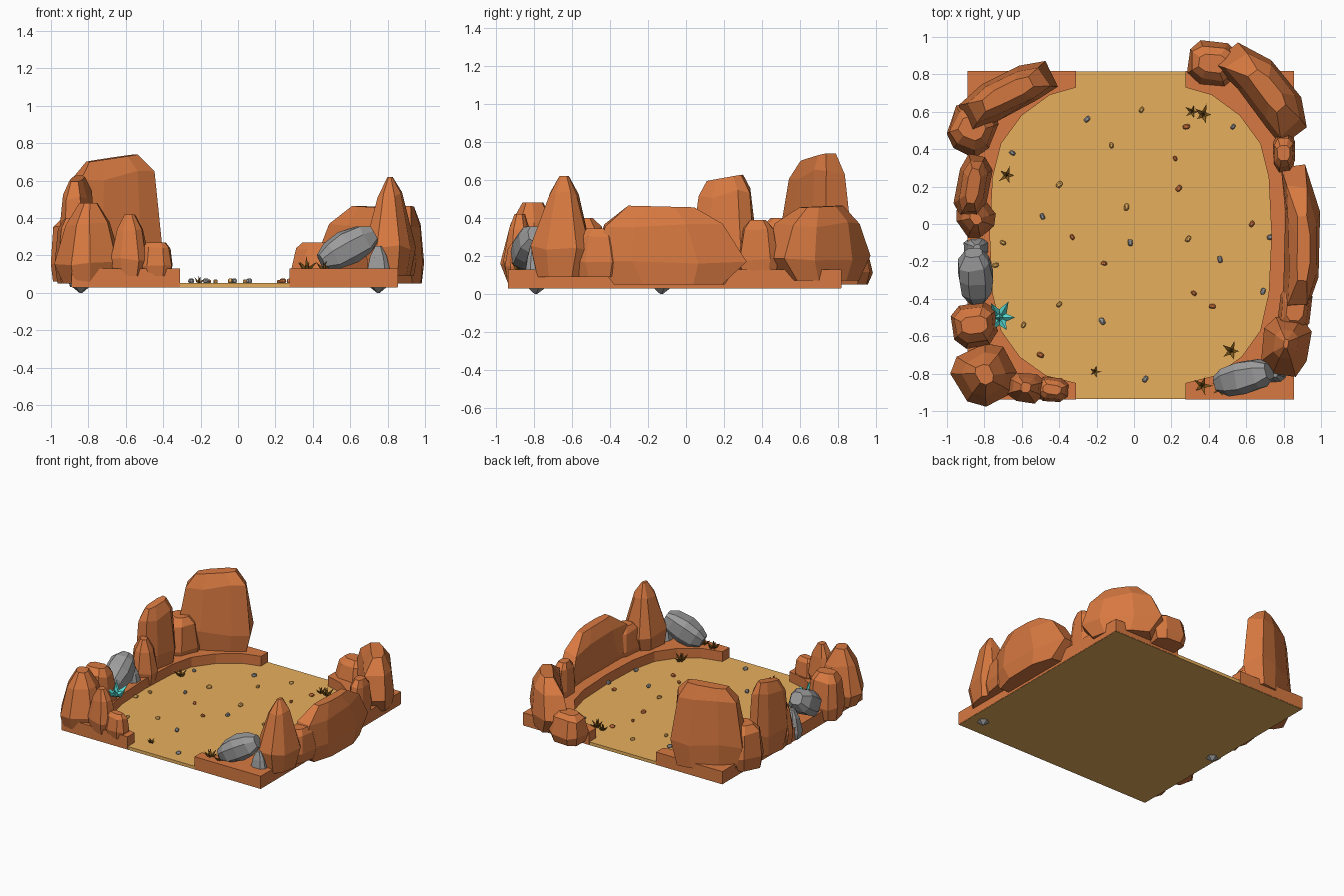
import bpy, bmesh, math, random
from mathutils import Vector, Euler

if "Cube" in bpy.data.objects:
    bpy.data.objects.remove(bpy.data.objects["Cube"])
random.seed(11)

def mat(name, *c):
    m = bpy.data.materials.new(name)
    m.diffuse_color = (*c, 1)
    m.use_nodes = True
    m.node_tree.nodes["Principled BSDF"].inputs["Base Color"].default_value = m.diffuse_color
    return m

ORANGE = mat("red_rock", .68, .19, .052)
SAND = mat("sand", .80, .43, .11)
GREY = mat("grey_stone", .33, .33, .33)
BROWN = mat("dry_grass", .22, .10, .012)
CYAN = mat("crystal", .10, .74, .68)

def finish(name, bm, m, loc=(0, 0, 0), rot=(0, 0, 0)):
    bmesh.ops.recalc_face_normals(bm, faces=bm.faces)
    me = bpy.data.meshes.new(name)
    bm.to_mesh(me)
    bm.free()
    ob = bpy.data.objects.new(name, me)
    me.materials.append(m)
    ob.location, ob.rotation_euler = loc, rot
    bpy.context.collection.objects.link(ob)
    return ob

def slab(name, pts, z0, z1, m):
    bm = bmesh.new()
    f = bm.faces.new([bm.verts.new((x, y, z0)) for x, y in pts])
    ext = bmesh.ops.extrude_face_region(bm, geom=[f], use_keep_orig=True)
    for v in ext["geom"]:
        if isinstance(v, bmesh.types.BMVert):
            v.co.z = z1
    finish(name, bm, m)

# Faceted rock: a few stacked rings (height, length scale, thickness scale), optionally bent
BLOCK = [(0, .84, .82), (.3, 1, 1), (.84, .84, .76), (1, .56, .4)]
PEAK = [(0, .80, .80), (.26, 1, 1), (.74, .68, .68), (1, .26, .34)]
SPIKE = [(0, .84, .80), (.28, 1, 1), (.82, .5, .5), (1, .1, .16)]
LONG = [(0, .72, .80), (.3, 1, 1), (.76, .8, .8), (1, .42, .36)]
BARREL = [(0, .5, .5), (.2, .88, .88), (.5, 1, 1), (.8, .88, .88), (1, .5, .5)]

def rock(name, x, y, lx, ly, z0, z1, deg=0, bend=0, prof=BLOCK, lean=(0, 0), slope=0, m=ORANGE, rot=None):
    bm = bmesh.new()
    h = z1 - z0
    base = [(1, .6), (.5, 1), (-.6, .95), (-1, .5), (-.95, -.6), (-.4, -1), (.6, -.95), (1, -.4)]
    if bend:  # more even sides so that long rocks can curve
        base = [(1, .7), (.5, 1), (-.4, 1), (-1, .7), (-1, -.7), (-.4, -1), (.5, -1), (1, -.7)]
    n = len(base)
    rings = []
    for t, sx, sy in prof:
        ring = []
        for a, b in base:
            j = random.uniform(.93, 1.04)
            u, v = a * sx * j, b * sy * j
            px = u * lx / 2 + lean[0] * t
            py = v * ly / 2 + bend * (1 - u * u) + lean[1] * t
            dz = random.uniform(-.035, .035) * h if 0 < t < 1 else 0
            pz = t * h + dz + slope * u * t * t - (h / 2 if rot else 0)
            ring.append(bm.verts.new((px, py, pz)))
        rings.append(ring)
    for r, s in zip(rings, rings[1:]):
        for i in range(n):
            bm.faces.new((r[i], r[(i + 1) % n], s[(i + 1) % n], s[i]))
    bm.faces.new(rings[0])
    bm.faces.new(rings[-1])
    finish(name, bm, m, (x, y, (z0 + z1) / 2 if rot else z0),
           [math.radians(d) for d in (rot or (0, 0, deg))])

# Sand floor and the two raised ledges wrapping its side edges
slab("sand_floor", [(-.888, -.935), (.853, -.935), (.853, .815), (-.888, .815)], .028, .053, SAND)
inner = [(-.31, .817), (-.31, .73), (-.45, .69), (-.6, .58), (-.71, .43), (-.755, .25), (-.77, -.06),
         (-.755, -.37), (-.71, -.57), (-.61, -.71), (-.47, -.81), (-.31, -.85), (-.31, -.937)]
left = inner + [(-.89, -.937), (-.89, .817)]
slab("ledge_left", left, .031, .13, ORANGE)
slab("ledge_right", [(-.035 - x, y) for x, y in left], .031, .13, ORANGE)

# Left wall, back to front
rock("tall_rock_back_left", -.67, .685, .52, .22, .09, .72, 27, .02, slope=.035)
rock("low_rock_back_left", -.865, .51, .25, .29, .06, .40, -25)
rock("wall_rock_left", -.86, .20, .34, .18, .06, .61, 80, slope=.03)
rock("small_rock_left", -.845, .03, .20, .20, .06, .40, 35, prof=PEAK)
rock("wall_rock_front_left", -.855, -.54, .25, .24, .05, .40, 5)
rock("corner_rock_front_left", -.80, -.805, .32, .32, .05, .48, 25, prof=PEAK)
rock("front_rock_left", -.58, -.875, .20, .16, .09, .42, -8, prof=PEAK)
rock("front_rock_left_low", -.44, -.885, .18, .13, .09, .27, -8)

# Right wall, back to front
rock("low_rock_back_right", .42, .86, .27, .24, .05, .27, -8)
rock("corner_rock_back_right", .675, .685, .58, .25, .07, .46, -51, .055, prof=LONG, slope=-.01)
rock("small_rock_right", .80, .38, .12, .21, .09, .39, 0)
rock("wall_rock_right", .85, -.08, .80, .19, .05, .46, -90, .06, prof=LONG, slope=.01, lean=(.05, 0))
rock("low_rock_right", .86, -.46, .17, .29, .09, .345, -8)
rock("spike_rock_right", .81, -.66, .25, .32, .09, .62, -8, prof=SPIKE, lean=(0, .02))

# Grey boulders with small supporting stones
rock("boulder_front_right", .585, -.82, .18, .18, .08, .40, prof=BARREL, m=GREY, rot=(0, 62, 14))
rock("stone_front_right", .75, -.80, .14, .11, .03, .25, prof=PEAK, m=GREY)
rock("boulder_left", -.85, -.28, .19, .19, .10, .40, prof=BARREL, m=GREY, rot=(-58, 0, 4))
rock("stone_left", -.84, -.13, .14, .12, .03, .25, prof=PEAK, m=GREY)
for name, x, y in (("foot_right", .75, -.79), ("foot_left", -.84, -.13)):
    bm = bmesh.new()
    bmesh.ops.create_cone(bm, segments=5, radius1=.008, radius2=.06, depth=.04)
    finish("stone_" + name, bm, GREY, (x, y, .02))

# Bursts of pointed blades for grass and crystals
def burst(name, x, y, z, size, count, width, tilt, m, sides):
    bm = bmesh.new()
    for i in range(count):
        k = 0 if i == 0 else random.uniform(.8, 1.15) * tilt
        yaw = i * math.tau / max(count - 1, 1)
        L = size * random.uniform(.85, 1.1)
        R = Euler((0, k, yaw)).to_matrix()
        tip = bm.verts.new(R @ Vector((0, 0, L)))
        foot = bm.verts.new((0, 0, 0))
        ring = [bm.verts.new(R @ Vector((width * math.cos(j * math.tau / sides),
                width * math.sin(j * math.tau / sides), L * .35))) for j in range(sides)]
        for j in range(sides):
            a, b = ring[j], ring[(j + 1) % sides]
            bm.faces.new((a, b, tip))
            bm.faces.new((b, a, foot))
    finish(name, bm, m, (x, y, z))

for i, (x, y, z, s) in enumerate([(.31, .60, .05, .055), (.37, .585, .05, .075), (-.68, .26, .05, .065),
                                  (.52, -.68, .05, .075), (.365, -.865, .12, .075), (.46, -.88, .12, .06),
                                  (-.21, -.79, .05, .045)]):
    burst(f"grass_tuft_{i}", x, y, z, s, 6, s * .16, .8, BROWN, 3)
burst("crystal_cluster", -.72, -.5, .17, .125, 7, .024, .85, CYAN, 4)

# Scattered pebbles
spots = [(-.25, .56), (.04, .61), (.28, .52), (.53, .52), (-.12, .42), (.22, .35), (-.65, .38), (-.4, .21),
         (.24, .19), (-.49, .04), (-.04, .09), (-.33, -.07), (-.02, -.1), (.29, -.08), (.63, 0), (.73, -.07),
         (-.7, -.1), (-.16, -.21), (.46, -.19), (-.74, -.22), (.32, -.37), (.69, -.36), (-.4, -.43), (.42, -.44),
         (-.17, -.52), (-.59, -.54), (-.5, -.7), (.06, -.83)]
for i, (x, y) in enumerate(spots):
    s = random.uniform(.028, .045)
    rock(f"pebble_{i}", x, y, s, s * .7, .05, .05 + s * .7, random.uniform(0, 180), prof=BARREL,
         m=(GREY, SAND, ORANGE)[i % 3])
